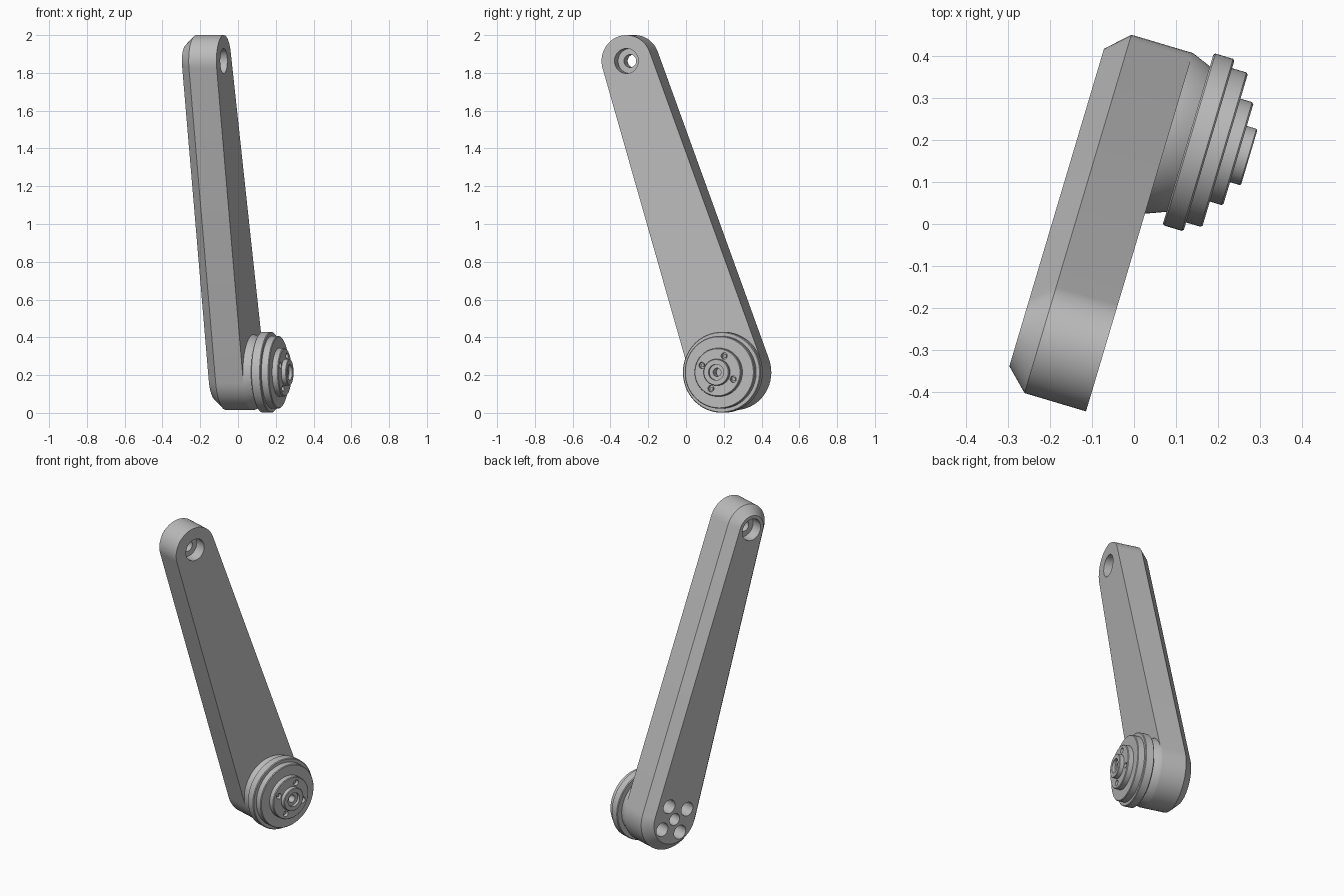
import bpy, bmesh, math
from mathutils import Matrix, Vector

cube = bpy.data.objects.get("Cube")
if cube:
    bpy.data.objects.remove(cube, do_unlink=True)

grey = bpy.data.materials.new("plain_grey")
grey.use_nodes = True
grey.diffuse_color = (0.5, 0.5, 0.5, 1)
grey.node_tree.nodes["Principled BSDF"].inputs["Base Color"].default_value = (0.5, 0.5, 0.5, 1)

# Parts are laid out with x along the joint axis, then turned about z
TURN = Matrix.Rotation(math.radians(-16.6), 4, 'Z')
LOW = Vector((0.231, 0.215))     # lower joint centre (y, z)
HIGH = Vector((-0.324, 1.863))   # upper joint centre (y, z)
LOW_R, HIGH_R = 0.2, 0.137
FACE_IN, FACE_OUT = 0.018, -0.188


def make_object(name, bm):
    bmesh.ops.recalc_face_normals(bm, faces=bm.faces)
    bm.transform(TURN)
    mesh = bpy.data.meshes.new(name)
    bm.to_mesh(mesh)
    bm.free()
    mesh.materials.append(grey)
    obj = bpy.data.objects.new(name, mesh)
    bpy.context.collection.objects.link(obj)
    return obj


def loft(name, rings):
    """Skin a stack of closed rings and cap both ends."""
    bm = bmesh.new()
    rows = [[bm.verts.new(p) for p in ring] for ring in rings]
    n = len(rows[0])
    for a, b in zip(rows, rows[1:]):
        for i in range(n):
            j = (i + 1) % n
            bm.faces.new((a[i], a[j], b[j], b[i]))
    bm.faces.new(rows[0])
    bm.faces.new(rows[-1])
    return make_object(name, bm)


def circle(x, centre, r, n=64):
    return [(x, centre.x + r * math.cos(2 * math.pi * i / n),
             centre.y + r * math.sin(2 * math.pi * i / n)) for i in range(n)]


def turned(name, centre, profile, n=64):
    return loft(name, [circle(x, centre, r, n) for x, r in profile])


def link_outline(x, inset, n=32):
    """Two arcs of different radius joined by their common tangents."""
    d = HIGH - LOW
    heading = math.atan2(d.y, d.x)
    spread = math.acos((LOW_R - HIGH_R) / d.length)
    points = []
    for centre, r, start, sweep in (
            (HIGH, HIGH_R, heading - spread, 2 * spread),
            (LOW, LOW_R, heading + spread, 2 * math.pi - 2 * spread)):
        for i in range(n + 1):
            a = start + sweep * i / n
            points.append((x, centre.x + (r - inset) * math.cos(a),
                           centre.y + (r - inset) * math.sin(a)))
    return points


def cut(obj, cutters):
    for c in cutters:
        c.hide_render = True
        mod = obj.modifiers.new("cut", 'BOOLEAN')
        mod.solver = 'EXACT'
        mod.object = c
        bpy.context.view_layer.objects.active = obj
        bpy.ops.object.modifier_apply(modifier=mod.name)
        bpy.data.objects.remove(c, do_unlink=True)


def smooth(obj):
    bpy.ops.object.select_all(action='DESELECT')
    obj.select_set(True)
    bpy.context.view_layer.objects.active = obj
    bpy.ops.object.shade_smooth_by_angle(angle=math.radians(25))


def around(radius):
    """Four bolt centres about the lower joint."""
    return [LOW + Vector((radius * math.cos(a), radius * math.sin(a)))
            for a in (math.radians(67 + 90 * k) for k in range(4))]


# Arm: tapered link with a chamfered outer edge
arm = loft("arm", [link_outline(FACE_OUT, 0.051), link_outline(-0.135, 0),
                   link_outline(FACE_IN, 0)])

# Upper pivot: through hole, counterbored on both sides
cutters = [turned("pivot_hole", HIGH, [(-0.3, 0.034), (0.1, 0.034)], 32),
           turned("inner_bore", HIGH, [(-0.05, 0.066), (0.1, 0.066)], 48),
           turned("outer_bore", HIGH, [(-0.3, 0.066), (-0.12, 0.066)], 48)]
# Lower end: five blind sockets in the outer face
cutters += [turned("socket", c, [(-0.3, 0.042), (-0.08, 0.042)], 32) for c in around(0.098)]
cutters.append(turned("centre_socket", LOW, [(-0.3, 0.036), (-0.08, 0.036)], 32))
cut(arm, cutters)

# Hub: tapered neck and stepped discs, with a stepped centre bore
hub = turned("hub", LOW, [
    (FACE_IN - 0.01, 0.2), (FACE_IN, 0.2), (0.066, 0.181), (0.066, 0.21), (0.07, 0.214),
    (0.114, 0.214), (0.118, 0.21), (0.118, 0.192), (0.154, 0.192), (0.158, 0.188),
    (0.158, 0.128), (0.187, 0.128), (0.191, 0.124), (0.191, 0.07), (0.215, 0.07),
    (0.218, 0.067), (0.218, 0.042), (0.2, 0.042), (0.2, 0.022), (0.14, 0.022)], 96)
cut(hub, [turned("bolt_hole", c, [(0.165, 0.017), (0.3, 0.017)], 24) for c in around(0.094)])

# Bolt tips inside the four small holes
bolts = [turned("bolt_tip", c, [(0.16, 0.009), (0.18, 0.009)], 16) for c in around(0.094)]

for part in [arm, hub] + bolts:
    smooth(part)
